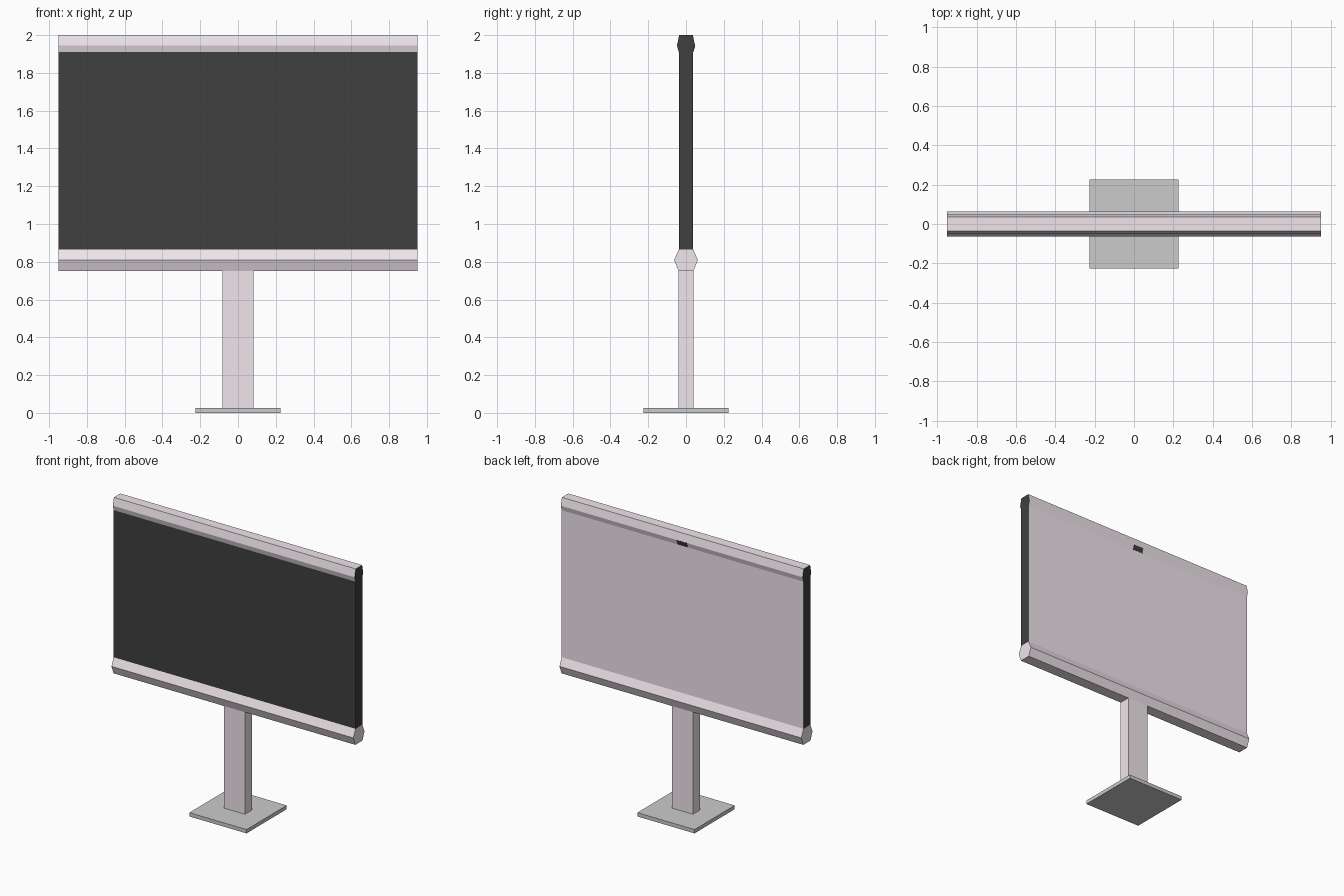
import bpy, bmesh

if "Cube" in bpy.data.objects:
    bpy.data.objects.remove(bpy.data.objects["Cube"])


def material(name, rgb):
    m = bpy.data.materials.new(name)
    m.diffuse_color = (*rgb, 1)
    m.use_nodes = True
    m.node_tree.nodes["Principled BSDF"].inputs["Base Color"].default_value = m.diffuse_color
    return m


PINK = material("pale_pink", (0.87, 0.79, 0.84))
BLACK = material("black", (0.05, 0.05, 0.05))


def bar(name, profile, half_x, mats=(), pick=None):
    """Extrude a closed (y, z) profile along x; pick chooses a material slot from the normal."""
    bm = bmesh.new()
    ends = [[bm.verts.new((x, y, z)) for y, z in profile] for x in (-half_x, half_x)]
    n = len(profile)
    for e in ends:
        bm.faces.new(e)
    for i in range(n):
        j = (i + 1) % n
        bm.faces.new((ends[0][i], ends[0][j], ends[1][j], ends[1][i]))
    bmesh.ops.recalc_face_normals(bm, faces=bm.faces)
    bm.normal_update()
    if pick:
        for f in bm.faces:
            f.material_index = pick(f.normal)
    me = bpy.data.meshes.new(name)
    bm.to_mesh(me)
    bm.free()
    for m in mats:
        me.materials.append(m)
    ob = bpy.data.objects.new(name, me)
    bpy.context.collection.objects.link(ob)
    return ob


def symmetric(half):
    """Mirror (half depth, z) points across y = 0 into a closed profile."""
    return [(-y, z) for y, z in half] + [(y, z) for y, z in reversed(half)]


# Square foot and upright post
bar("base_plate", symmetric([(0.225, 0), (0.225, 0.027)]), 0.225)
bar("stand_post", symmetric([(0.04, 0.027), (0.04, 0.755)]), 0.083, [PINK])

# Six-sided lower and upper rails
bar("lower_rail", symmetric([(0.04, 0.752), (0.063, 0.81), (0.038, 0.865)]), 0.95, [PINK])
bar("upper_rail", symmetric([(0.038, 1.91), (0.048, 1.945), (0.036, 2.0)]), 0.95,
    [PINK, BLACK], lambda n: int(abs(n.x) > 0.5))

# Display panel: black front and sides, pink back
bar("screen_panel", symmetric([(0.038, 0.865), (0.038, 1.91)]), 0.95,
    [PINK, BLACK], lambda n: int(n.y < 0.5))

# Small black window on the lower rear facet of the upper rail
bar("rear_window", [(0.036, 1.911), (0.0395, 1.911), (0.0492, 1.945), (0.046, 1.945)],
    0.04, [BLACK])
